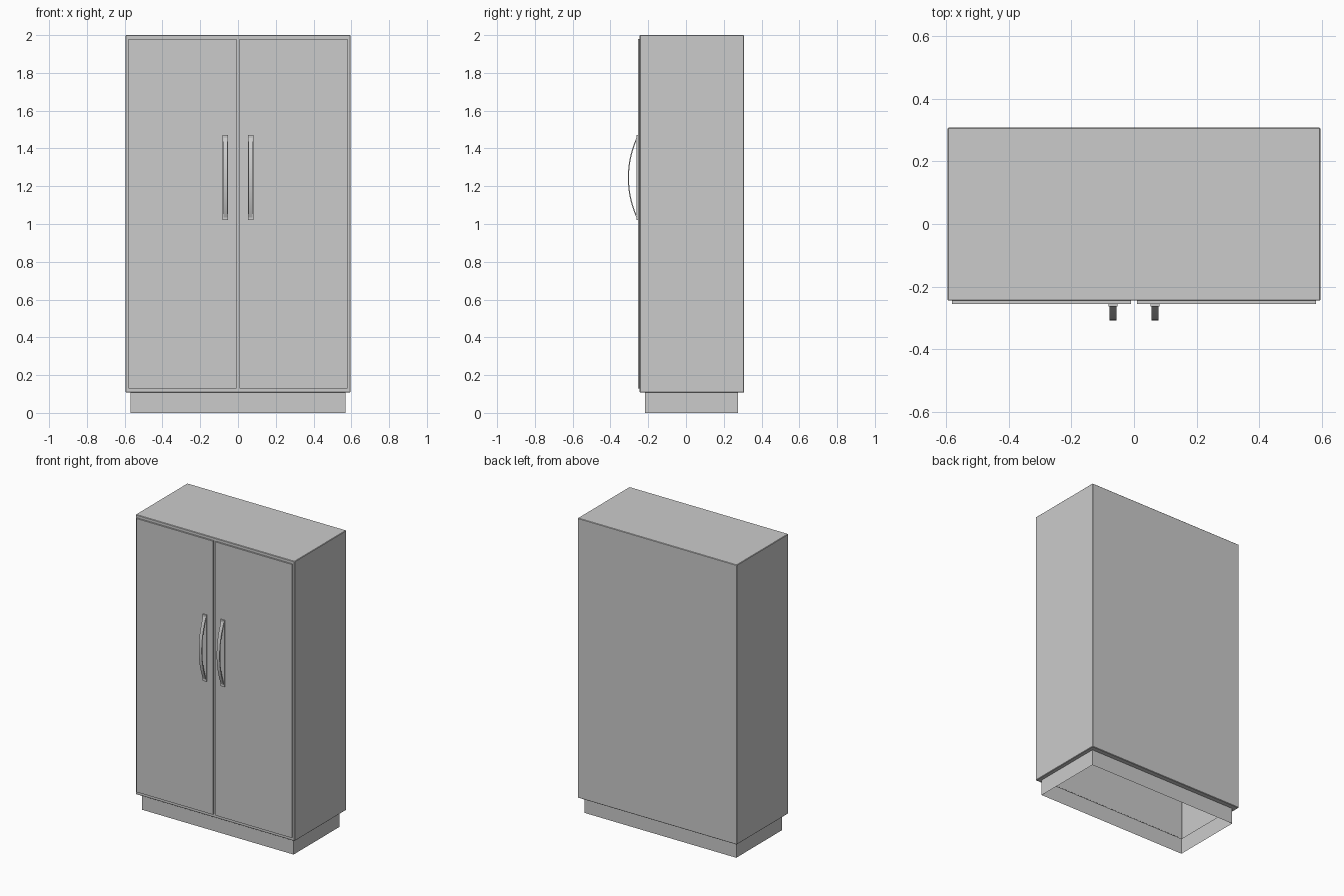
import bpy, bmesh, math

if "Cube" in bpy.data.objects:
    bpy.data.objects.remove(bpy.data.objects["Cube"])

PX, PY0, PY1 = 0.568, -0.217, 0.274   # plinth footprint


def finish(name, bm, smooth=False):
    bmesh.ops.recalc_face_normals(bm, faces=bm.faces)
    mesh = bpy.data.meshes.new(name)
    bm.to_mesh(mesh)
    bm.free()
    ob = bpy.data.objects.new(name, mesh)
    bpy.context.collection.objects.link(ob)
    if smooth:
        bpy.context.view_layer.objects.active = ob
        ob.select_set(True)
        bpy.ops.object.shade_smooth_by_angle(angle=math.radians(35))
        ob.select_set(False)
    return ob


def box(x0, x1, y0, y1, z0, z1, bevel=0.0):
    bm = bmesh.new()
    bmesh.ops.create_cube(bm, size=1)
    for v in bm.verts:
        v.co.x = x1 if v.co.x > 0 else x0
        v.co.y = y1 if v.co.y > 0 else y0
        v.co.z = z1 if v.co.z > 0 else z0
    if bevel:
        bmesh.ops.bevel(bm, geom=bm.edges[:], offset=bevel, segments=1, affect='EDGES')
    return bm


def lowest_face(bm):
    return min(bm.faces, key=lambda f: f.calc_center_median().z)


# Cabinet shell, slightly eased edges, underside open above the plinth
bm = box(-0.595, 0.595, -0.245, 0.308, 0.108, 2.0, 0.003)
bottom = lowest_face(bm)
bmesh.ops.inset_region(bm, faces=[bottom], thickness=0.02)
for v in bottom.verts:
    v.co.x = math.copysign(PX, v.co.x)
    v.co.y = PY1 if v.co.y > 0 else PY0
bmesh.ops.delete(bm, geom=[bottom], context='FACES_ONLY')
finish("cabinet_body", bm)

# Plinth: open ring of walls
bm = box(-PX, PX, PY0, PY1, 0.0, 0.108)
caps = [f for f in bm.faces if len({round(v.co.z, 4) for v in f.verts}) == 1]
bmesh.ops.delete(bm, geom=caps, context='FACES_ONLY')
finish("plinth", bm)


# Arched handle bar: rectangular section swept along a circular arc
def handle_bar(name, cx):
    half, sag, zc, y_end, w, t, n = 0.21, 0.045, 1.245, -0.263, 0.011, 0.006, 20
    r = (half * half + sag * sag) / (2 * sag)
    a_max = math.asin(half / r)
    bm = bmesh.new()
    rings = []
    for i in range(n + 1):
        a = -a_max + 2 * a_max * i / n
        ring = []
        for dx, rr in ((-w, r), (w, r), (w, r - t), (-w, r - t)):
            y = y_end - (rr * math.cos(a) - (r - sag))
            ring.append(bm.verts.new((cx + dx, y, zc + rr * math.sin(a))))
        rings.append(ring)
    for a, b in zip(rings, rings[1:]):
        for k in range(4):
            bm.faces.new((a[k], a[(k + 1) % 4], b[(k + 1) % 4], b[k]))
    bm.faces.new(rings[0])
    bm.faces.new(rings[-1])
    finish(name, bm, smooth=True)


# Doors with handles, mirrored left and right
for side, s in (("left", -1), ("right", 1)):
    xs = sorted((s * 0.009, s * 0.581))
    finish(side + "_door", box(xs[0], xs[1], -0.255, -0.244, 0.13, 1.98))
    cx = s * 0.067
    finish(side + "_handle_plate",
           box(cx - 0.015, cx + 0.015, -0.263, -0.255, 1.02, 1.47))
    handle_bar(side + "_handle_bar", cx)
